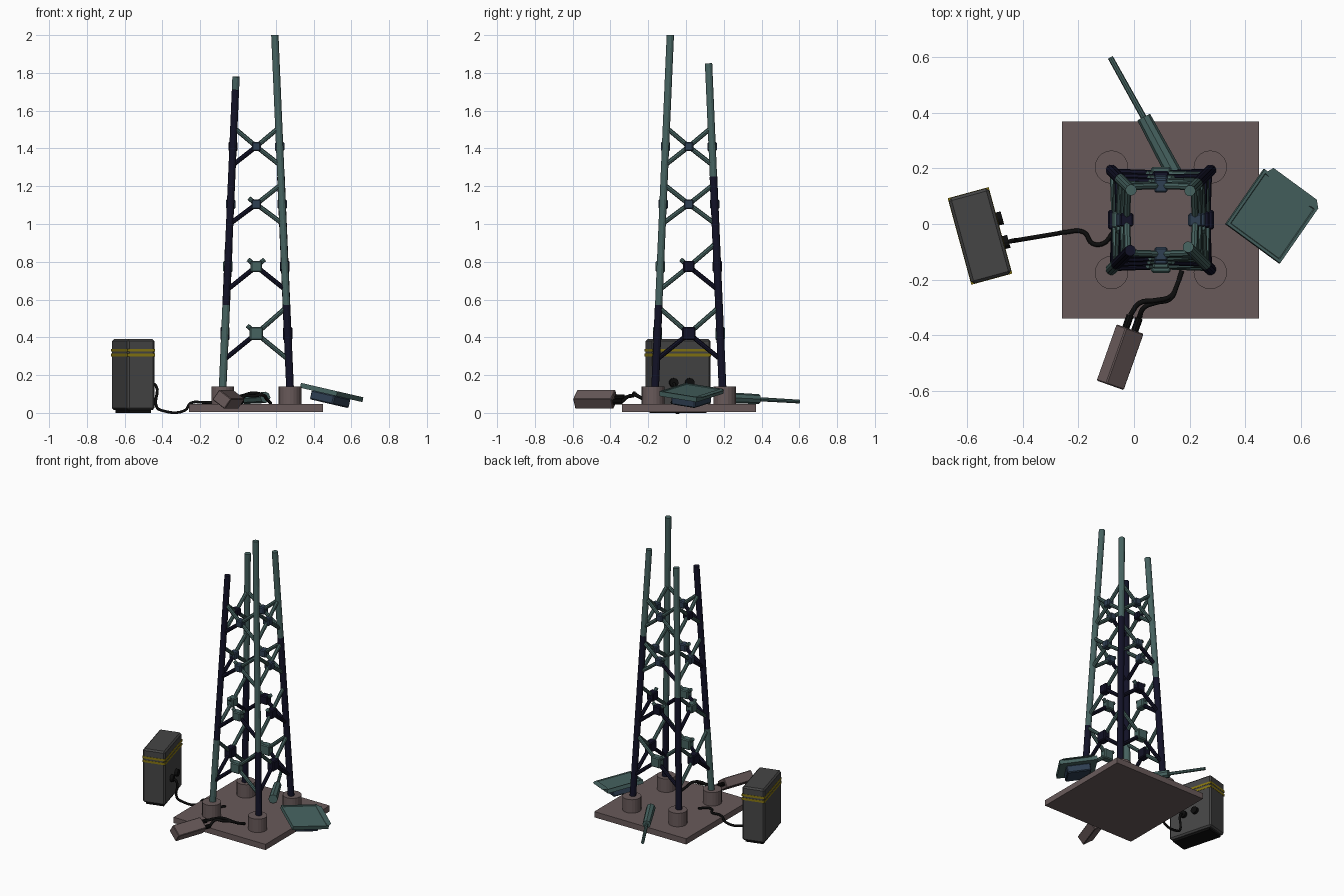
import bpy, bmesh, math
from mathutils import Vector, Matrix

if "Cube" in bpy.data.objects:
    bpy.data.objects.remove(bpy.data.objects["Cube"])


def mat(name, r, g, b):
    m = bpy.data.materials.new(name)
    m.diffuse_color = (r, g, b, 1)
    m.use_nodes = True
    m.node_tree.nodes["Principled BSDF"].inputs["Base Color"].default_value = m.diffuse_color
    return m


TEAL = mat("teal_paint", 0.062, 0.125, 0.118)
NAVY = mat("dark_navy", 0.006, 0.006, 0.02)
SLATE = mat("slate_blue", 0.028, 0.05, 0.085)
BROWN = mat("dusty_brown", 0.14, 0.102, 0.102)
GREY = mat("charcoal_grey", 0.06, 0.06, 0.06)
YELLOW = mat("stripe_yellow", 0.24, 0.18, 0.006)
BLACK = mat("cable_black", 0.004, 0.004, 0.004)
PAINT = {"t": TEAL, "n": NAVY, "s": SLATE}


def finish(name, bm, m):
    me = bpy.data.meshes.new(name)
    bmesh.ops.recalc_face_normals(bm, faces=bm.faces)
    bm.to_mesh(me)
    bm.free()
    me.materials.append(m)
    ob = bpy.data.objects.new(name, me)
    bpy.context.scene.collection.objects.link(ob)
    return ob


def box(name, size, loc, m, rot=Matrix.Identity(4), bevel=0, inset=None):
    bm = bmesh.new()
    bmesh.ops.create_cube(bm, size=1, matrix=Matrix.Diagonal((*size, 1)))
    for t, d in inset or []:
        top = max(bm.faces, key=lambda f: (round(f.normal.z, 3), -f.calc_area()))
        bmesh.ops.inset_region(bm, faces=[top], thickness=t, depth=0)
        bmesh.ops.inset_region(bm, faces=[top], thickness=0.004, depth=d)
    if bevel:
        bmesh.ops.bevel(bm, geom=bm.edges[:], offset=bevel, segments=1, affect='EDGES')
    bm.transform(Matrix.Translation(loc) @ rot)
    return finish(name, bm, m)


def rod(name, a, b, r1, m, r2=None, sides=10):
    a, b = Vector(a), Vector(b)
    d = b - a
    bm = bmesh.new()
    bmesh.ops.create_cone(bm, cap_ends=True, segments=sides, radius1=r1,
                          radius2=r1 if r2 is None else r2, depth=d.length)
    q = d.to_track_quat('Z', 'Y').to_matrix().to_4x4()
    bm.transform(Matrix.Translation((a + b) / 2) @ q)
    return finish(name, bm, m)


def cable(name, pts, r=0.008):
    cu = bpy.data.curves.new(name, 'CURVE')
    cu.dimensions = '3D'
    cu.bevel_depth = r
    cu.bevel_resolution = 1
    cu.resolution_u = 5
    cu.use_fill_caps = True
    sp = cu.splines.new('BEZIER')
    sp.bezier_points.add(len(pts) - 1)
    for p, c in zip(sp.bezier_points, pts):
        p.co = c
        p.handle_left_type = p.handle_right_type = 'AUTO'
    cu.materials.append(BLACK)
    ob = bpy.data.objects.new(name, cu)
    bpy.context.scene.collection.objects.link(ob)
    bpy.ops.object.select_all(action='DESELECT')
    ob.select_set(True)
    bpy.context.view_layer.objects.active = ob
    bpy.ops.object.convert(target='MESH')


def rotz(deg):
    return Matrix.Rotation(math.radians(deg), 4, 'Z')


# Base slab and footings
CX, CY = 0.097, 0.015
box("base_slab", (0.71, 0.71, 0.04), (0.095, 0.015, 0.026), BROWN)


def half(z):
    return 0.178 - 0.043 * (z - 0.14)


def corner(sx, sy, z):
    return Vector((CX + sx * half(z), CY + sy * half(z), z))


# Legs: (side x, side y, colour split height, top, lower paint, upper paint)
LEGS = [(-1, -1, 0.57, 1.71, TEAL, NAVY), (1, -1, 0.57, 2.0, NAVY, TEAL),
        (1, 1, 1.25, 1.85, NAVY, TEAL), (-1, 1, 0.9, 1.78, NAVY, TEAL)]
for sx, sy, split, top, low, up in LEGS:
    c = corner(sx, sy, 0.14)
    f = Vector((c.x, CY + sy * 0.19, 0))
    rod("footing", f + Vector((0, 0, 0.04)), f + Vector((0, 0, 0.14)), 0.06, BROWN, sides=20)
    rod("leg_lower", corner(sx, sy, 0.12), corner(sx, sy, split), 0.021, low, sides=12)
    rod("leg_upper", corner(sx, sy, split), corner(sx, sy, top), 0.02, up, sides=12)

# Cross braces per tower face: upper left, upper right, lower left, lower right; "-" is a broken stub
LEVELS = [(0.28, 0.42, 0.56, 0.07), (0.65, 0.775, 0.90, 0.06),
          (1.0, 1.105, 1.21, 0.05), (1.31, 1.41, 1.51, 0.048)]
FACES = [("front", (0, -1), ["-tnt", "--nn", "-tnt", "ttnt"], "ttss"),
         ("right", (1, 0), ["ttnn", "-ttn", "tttt", "tttt"], "nnss"),
         ("back", (0, 1), ["t-nn", "--nn", "t-tn", "tttt"], "tnss"),
         ("left", (-1, 0), ["tttn", "t-nt", "tttn", "tttt"], "ntsn")]
for name, (ox, oy), braces, nodes in FACES:
    out, side = Vector((ox, oy, 0)), Vector((-oy, ox, 0))

    def point(u, z):
        return Vector((CX, CY, z)) + half(z) * (out + u * side)

    turn = Matrix.Rotation(math.atan2(side.y, side.x), 4, 'Z')
    for (z0, zc, z1, s), code, node in zip(LEVELS, braces, nodes):
        hub = point(0, zc)
        box(name + "_brace_hub", (s, 0.05, s), hub, PAINT[node], turn, bevel=0.006)
        for k, (u, z) in zip(code, [(-1, z1), (1, z1), (-1, z0), (1, z0)]):
            end = point(u, z)
            if k == "-":
                rod(name + "_brace_stub", hub, hub.lerp(end, 0.3), 0.012, TEAL, sides=8)
            else:
                rod(name + "_brace", hub, end, 0.0125, PAINT[k], sides=8)

# Power cabinet with stripes and sockets
R = rotz(15.3)
C = Vector((-0.555, -0.043, 0))
box("cabinet_foot", (0.12, 0.28, 0.03), C + Vector((0, 0, 0.015)), BLACK, R)
box("cabinet_body", (0.15, 0.32, 0.375), C + Vector((0, 0, 0.2025)), GREY, R, bevel=0.01)
for z in (0.306, 0.332):
    box("cabinet_stripe", (0.153, 0.323, 0.015), C + Vector((0, 0, z)), YELLOW, R)
for y in (0.042, -0.046):
    a = C + R @ Vector((0.07, y, 0.16))
    b = C + R @ Vector((0.095, y, 0.16))
    rod("cabinet_socket", a, b, 0.024, BLACK, sides=12)
cable("cabinet_cable", [(-0.47, -0.068, 0.16), (-0.435, -0.06, 0.145), (-0.43, -0.06, 0.03),
                        (-0.40, -0.055, 0.012), (-0.28, -0.035, 0.014), (-0.25, -0.03, 0.052),
                        (-0.18, -0.03, 0.055), (-0.15, -0.07, 0.055), (-0.11, -0.07, 0.055),
                        (-0.075, -0.03, 0.055)])

# Fallen brown unit with two plugs and cables
T = rotz(-19.5) @ Matrix.Rotation(math.radians(36), 4, 'Y')
B = Vector((-0.05, -0.48, 0.072))
box("fallen_unit", (0.085, 0.215, 0.066), B, BROWN, T, bevel=0.004)
for i, x in enumerate((-0.02, 0.022)):
    p = B + T @ Vector((x, 0.10, 0))
    q = B + T @ Vector((x, 0.155, 0))
    rod("unit_plug", p, q, 0.014, BLACK)
    o = 0.016 * i
    cable("unit_cable", [q, (0.02 + o, -0.285 - o, 0.09), (0.08, -0.275 - o / 2, 0.105 - o),
                         (0.13, -0.262 - o / 2, 0.095), (0.155, -0.22, 0.07),
                         (0.172, -0.17, 0.052)], 0.009)

# Fallen tilted panel with its slate backing
P = Matrix.Rotation(math.radians(13), 4, 'Y') @ rotz(-35.5)
M = Vector((0.496, 0.028, 0.108))
box("fallen_panel", (0.243, 0.243, 0.026), M, TEAL, P, inset=[(0.014, -0.004), (0.035, 0.004)])
box("panel_backing", (0.155, 0.155, 0.05), M + P @ Vector((0, 0, -0.036)), SLATE, P, bevel=0.006)

# Fallen antenna
rod("antenna_sleeve", (0.145, 0.18, 0.082), (0.035, 0.385, 0.073), 0.03, TEAL, 0.026, sides=8)
rod("antenna_tip", (0.04, 0.375, 0.073), (-0.085, 0.6, 0.06), 0.011, TEAL, 0.01, sides=8)
